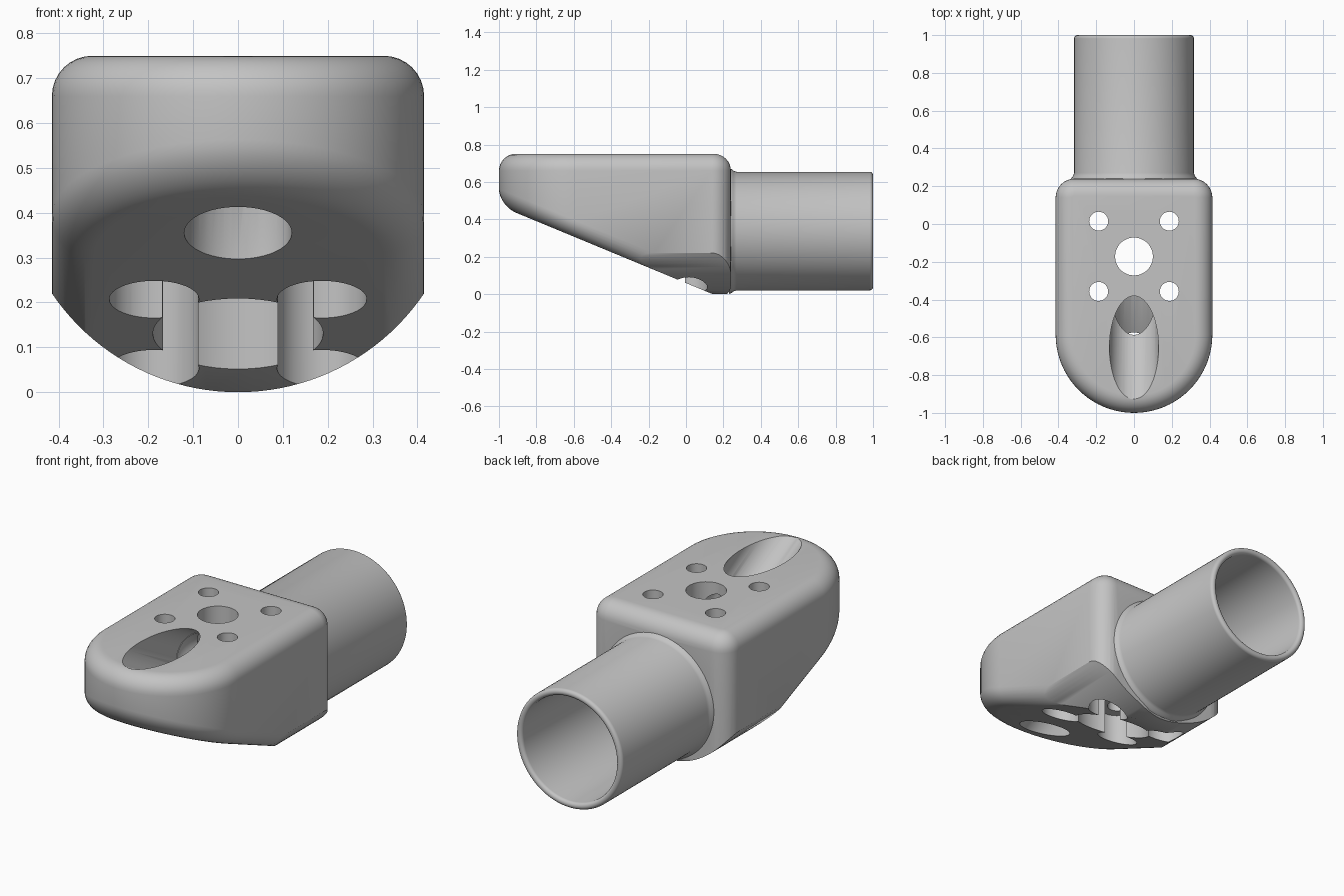
import bpy, bmesh
from math import pi, sin, cos, radians
from mathutils import Vector, Matrix

cube = bpy.data.objects.get("Cube")
if cube:
    bpy.data.objects.remove(cube, do_unlink=True)

grey = bpy.data.materials.new("plain_grey")
grey.use_nodes = True
GREY = (0.55, 0.55, 0.55, 1)
grey.diffuse_color = GREY
grey.node_tree.nodes["Principled BSDF"].inputs["Base Color"].default_value = GREY

HALF, BACK, FRONT, TOP = 0.415, 0.24, -1.0, 0.75


def make_object(name, bm):
    bmesh.ops.recalc_face_normals(bm, faces=bm.faces)
    mesh = bpy.data.meshes.new(name)
    bm.to_mesh(mesh)
    bm.free()
    mesh.materials.append(grey)
    obj = bpy.data.objects.new(name, mesh)
    bpy.context.collection.objects.link(obj)
    return obj


def loft(name, rings):
    """Closed skin over a stack of equal rings, capped at both ends."""
    bm = bmesh.new()
    loops = [[bm.verts.new(p) for p in ring] for ring in rings]
    n = len(loops[0])
    for a, b in zip(loops, loops[1:]):
        for i in range(n):
            j = (i + 1) % n
            bm.faces.new((a[i], a[j], b[j], b[i]))
    bm.faces.new(loops[0])
    bm.faces.new(loops[-1])
    return make_object(name, bm)


def rod(start, end, radius, end_radius=None):
    """Round bar between two points."""
    start, end = Vector(start), Vector(end)
    axis = end - start
    bm = bmesh.new()
    turn = axis.to_track_quat('Z', 'Y').to_matrix().to_4x4()
    bmesh.ops.create_cone(bm, cap_ends=True, segments=48, radius1=radius,
                          radius2=end_radius or radius, depth=axis.length,
                          matrix=Matrix.Translation((start + end) / 2) @ turn)
    return make_object("cutter", bm)


def boolean(target, tool, operation):
    tool.hide_render = True
    mod = target.modifiers.new("cut", 'BOOLEAN')
    mod.operation, mod.object, mod.solver = operation, tool, 'EXACT'
    bpy.context.view_layer.objects.active = target
    bpy.ops.object.modifier_apply(modifier=mod.name)
    bpy.data.objects.remove(tool, do_unlink=True)


def arc(cx, cy, r, a0, a1, steps):
    return [(cx + r * cos(radians(a0 + (a1 - a0) * i / steps)),
             cy + r * sin(radians(a0 + (a1 - a0) * i / steps)))
            for i in range(steps + 1)]


def plan(inset):
    """Outline from above: round nose, squarer back with soft corners."""
    c = 0.1
    return (arc(0, FRONT + HALF, HALF - inset, 180, 360, 40)
            + arc(HALF - c, BACK - c, c - inset, 0, 90, 8)
            + arc(c - HALF, BACK - c, c - inset, 90, 180, 8))


def slope(y):
    return 0.44 - 0.414 * (y + 0.92)


# body: rounded top edge, sloping underside with rounded edge
rings = []
ROUND = 0.09
for i in range(9):
    a = pi / 2 * i / 8
    rings.append([(x, y, slope(y) + ROUND * (1 - sin(a)))
                  for x, y in plan(ROUND * (1 - cos(pi / 2 - a)) if i < 0 else ROUND * (1 - sin(pi / 2 - a)))][:])
rings = [[(x, y, slope(y) + ROUND * (1 - cos(pi / 2 * i / 8)))
          for x, y in plan(ROUND * (1 - sin(pi / 2 * i / 8)))] for i in range(9)]
rings += [[(x, y, TOP - ROUND * (1 - sin(pi / 2 * i / 8)))
           for x, y in plan(ROUND * (1 - cos(pi / 2 * i / 8)))] for i in range(9)]
body = loft("mount_body", rings)

# belly: the back of the underside follows a wide arc
belly = [(0.45, 1), (-0.45, 1)] + arc(0, 0.501, 0.501, 206, 334, 48)
boolean(body, loft("belly", [[(x, y, z) for x, z in belly] for y in (-1.2, 0.5)]),
        'INTERSECT')

# tube: turned about its long axis, with a small flare where it meets the body
AXIS_Z = 0.337
outline = ([(0.12, 0.317), (0.23, 0.336), (0.245, 0.331), (0.255, 0.322), (0.27, 0.317)]
           + [(0.982 + s, 0.299 + r) for s, r in arc(0, 0, 0.018, 90, 0, 6)]
           + [(0.982 + s, 0.299 + r) for s, r in arc(0, 0, 0.018, 0, -90, 6)]
           + [(0.22, 0.27)])
SIDES = 96
tube = loft("tube", [[(r * cos(2 * pi * k / SIDES), y, AXIS_Z + r * sin(2 * pi * k / SIDES))
                      for k in range(SIDES)] for y, r in outline[1:]])
boolean(body, tube, 'UNION')

# bolt holes with wide recesses below
holes = [(0, -0.172, 0.1, 0.19)]
holes += [(sx * 0.187, y, 0.05, 0.1) for sx in (-1, 1) for y in (0.015, -0.357)]
for x, y, hole, recess in holes:
    boolean(body, rod((x, y, -0.2), (x, y, 1), hole), 'DIFFERENCE')
    boolean(body, rod((x, y, -0.2), (x, y, 0.4), recess), 'DIFFERENCE')

# rope channel: two slanted bores that meet behind the nose
bend = Vector((0, -0.33, 0.575))
for mouth, radius in (((0, -0.655, TOP), 0.13), ((0, -0.715, 0.355), 0.12)):
    mouth = Vector(mouth)
    boolean(body, rod(bend, mouth + (mouth - bend) * 1.5, radius), 'DIFFERENCE')
bm = bmesh.new()
bmesh.ops.create_uvsphere(bm, u_segments=32, v_segments=16, radius=0.128,
                          matrix=Matrix.Translation(bend))
boolean(body, make_object("bend", bm), 'DIFFERENCE')

bpy.ops.object.select_all(action='DESELECT')
body.select_set(True)
bpy.context.view_layer.objects.active = body
bpy.ops.object.shade_smooth_by_angle(angle=radians(35))
